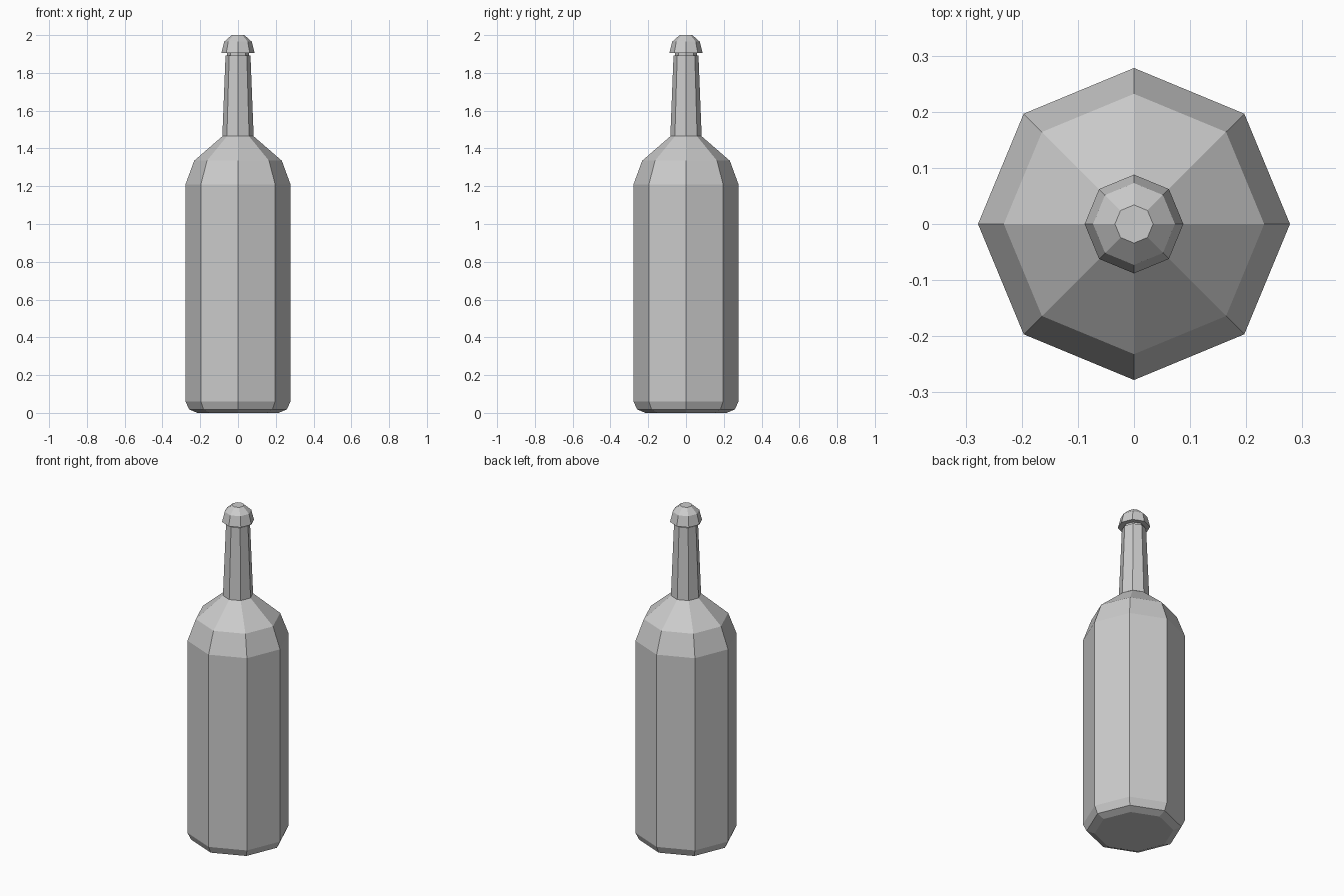
import bpy, bmesh
from math import cos, sin, pi

cube = bpy.data.objects.get("Cube")
if cube:
    bpy.data.objects.remove(cube)

SIDES = 8

grey = bpy.data.materials.new("plain grey")
grey.use_nodes = True
colour = (0.6, 0.6, 0.6, 1)
grey.diffuse_color = colour
grey.node_tree.nodes["Principled BSDF"].inputs["Base Color"].default_value = colour


def lathe(name, profile):
    """Turn a list of (radius, height) into a closed, flat-shaded octagonal solid."""
    bm = bmesh.new()
    rings = [[bm.verts.new((r * cos(2 * pi * i / SIDES), r * sin(2 * pi * i / SIDES), z))
              for i in range(SIDES)] for r, z in profile]
    for low, high in zip(rings, rings[1:]):
        for i in range(SIDES):
            j = (i + 1) % SIDES
            bm.faces.new((low[i], low[j], high[j], high[i]))
    bm.faces.new(rings[0][::-1])
    bm.faces.new(rings[-1])
    mesh = bpy.data.meshes.new(name)
    bm.to_mesh(mesh)
    bm.free()
    mesh.materials.append(grey)
    obj = bpy.data.objects.new(name, mesh)
    bpy.context.collection.objects.link(obj)
    return obj


# Body with bevelled foot and sloping shoulder
lathe("bottle_body", [(0.215, 0), (0.258, 0.018), (0.278, 0.06), (0.278, 1.21),
                      (0.232, 1.335), (0.08, 1.467)])
# Tapered neck with a narrow step under the cap
lathe("bottle_neck", [(0.083, 1.465), (0.066, 1.892), (0.058, 1.892), (0.058, 1.91)])
# Flared cap with a domed top
lathe("bottle_cap", [(0.088, 1.905), (0.073, 1.965), (0.034, 2.0)])
